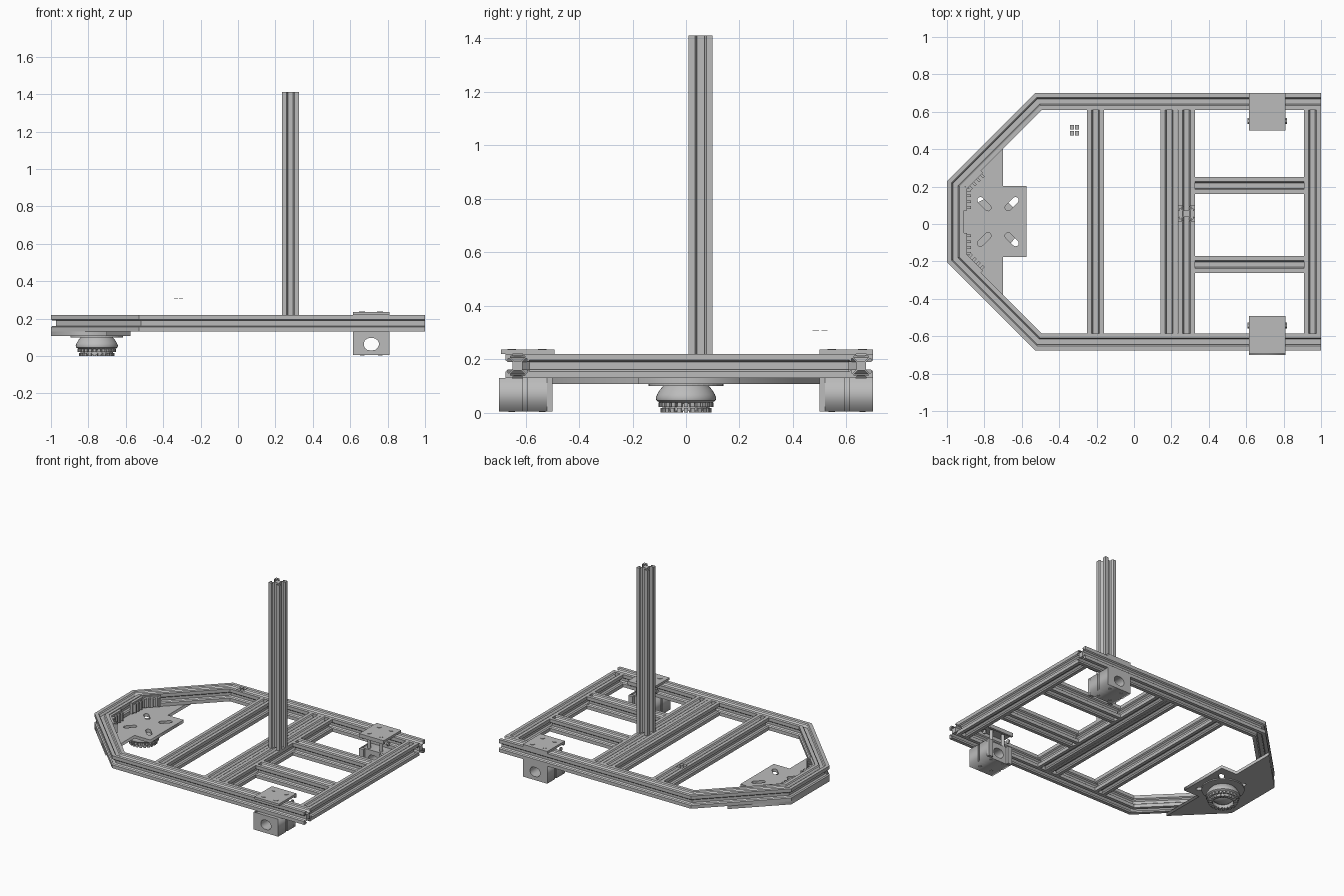
import bpy, bmesh, math
from mathutils import Matrix, Vector

if "Cube" in bpy.data.objects:
    bpy.data.objects.remove(bpy.data.objects["Cube"])

grey = bpy.data.materials.new("aluminium_grey")
grey.use_nodes = True
grey.diffuse_color = (0.5, 0.5, 0.5, 1)
grey.node_tree.nodes["Principled BSDF"].inputs["Base Color"].default_value = (0.5, 0.5, 0.5, 1)

MID = 0.0125          # y of the frame's symmetry line
RAIL_Z = 0.175        # centre height of the rails


def add(name, bm):
    bmesh.ops.recalc_face_normals(bm, faces=bm.faces)
    mesh = bpy.data.meshes.new(name)
    bm.to_mesh(mesh)
    bm.free()
    mesh.materials.append(grey)
    ob = bpy.data.objects.new(name, mesh)
    bpy.context.scene.collection.objects.link(ob)
    return ob


def box(bm, centre, size, angle=0):
    m = Matrix.Translation(centre) @ Matrix.Rotation(angle, 4, 'Z') @ Matrix.Diagonal((*size, 1))
    bmesh.ops.create_cube(bm, size=1, matrix=m)


def disc(bm, centre, r, h, sides=16, turn=None):
    m = Matrix.Translation(centre) @ (turn or Matrix())
    bmesh.ops.create_cone(bm, cap_ends=True, segments=sides, radius1=r, radius2=r, depth=h, matrix=m)


# Slotted rail cross-section: one side, repeated four times
SIDE = [(-.045, .045), (-.021, .045), (-.014, .036), (-.027, .036), (-.027, .031), (-.014, .018),
        (.014, .018), (.027, .031), (.027, .036), (.014, .036), (.021, .045)]
PROFILE = []
for k in range(4):
    c, s = math.cos(-k * math.pi / 2), math.sin(-k * math.pi / 2)
    PROFILE += [(c * u - s * v, s * u + c * v) for u, v in SIDE]


def rail(name, path, z=RAIL_Z):
    """Sweep the slotted section along a flat path with mitred corners."""
    pts = [Vector(p) for p in path]
    dirs = [(b - a).normalized() for a, b in zip(pts, pts[1:])]
    bm = bmesh.new()
    rings = []
    for i, p in enumerate(pts):
        d0, d1 = dirs[max(i - 1, 0)], dirs[min(i, len(dirs) - 1)]
        n0, n1 = Vector((-d0.y, d0.x)), Vector((-d1.y, d1.x))
        m = (n0 + n1) / (1 + n0.dot(n1))
        rings.append([bm.verts.new((p.x + m.x * u, p.y + m.y * u, z + v)) for u, v in PROFILE])
    n = len(PROFILE)
    for a, b in zip(rings, rings[1:]):
        for j in range(n):
            k = (j + 1) % n
            bm.faces.new((a[j], a[k], b[k], b[j]))
    bm.faces.new(rings[0])
    bm.faces.new(rings[-1])
    return add(name, bm)


def cut_sheet(name, loops, depth, matrix):
    """Flat outline with holes, thickened by depth."""
    cu = bpy.data.curves.new(name, 'CURVE')
    cu.dimensions, cu.fill_mode, cu.extrude = '2D', 'BOTH', depth / 2
    for loop in loops:
        sp = cu.splines.new('POLY')
        sp.points.add(len(loop) - 1)
        for pt, (x, y) in zip(sp.points, loop):
            pt.co = (x, y, 0, 1)
        sp.use_cyclic_u = True
    tmp = bpy.data.objects.new(name, cu)
    bpy.context.scene.collection.objects.link(tmp)
    dg = bpy.context.evaluated_depsgraph_get()
    mesh = bpy.data.meshes.new_from_object(tmp.evaluated_get(dg))
    bm = bmesh.new()
    bm.from_mesh(mesh)
    bpy.data.objects.remove(tmp)
    bmesh.ops.remove_doubles(bm, verts=bm.verts, dist=1e-5)
    bmesh.ops.transform(bm, matrix=matrix, verts=bm.verts)
    return add(name, bm)


def slot(cx, cy, angle, half, r):
    """Rounded slot outline."""
    d = Vector((math.cos(angle), math.sin(angle))) * half
    out = []
    for i in range(16):
        a = angle - math.pi / 2 + math.pi * (i if i < 8 else i - 1) / 7 if i < 8 else \
            angle + math.pi / 2 + math.pi * (i - 8) / 7
        e = d if i < 8 else -d
        out.append((cx + e.x + r * math.cos(a), cy + e.y + r * math.sin(a)))
    return out


# Frame: outer loop, cross bars and lengthwise bars
rail("outer_frame", [(1, -.63), (-.511, -.63), (-.955, -.186), (-.955, .211), (-.511, .655), (1, .655)])
for name, x in (("front_crossbar", -.205), ("middle_crossbar_a", .188), ("middle_crossbar_b", .28),
                ("end_crossbar", .955)):
    rail(name, [(x, -.585), (x, .61)])
for name, y in (("lengthwise_bar_left", .205), ("lengthwise_bar_right", -.217)):
    rail(name, [(.325, y), (.91, y)])

# Upright post
post = rail("upright_post", [(0, 0), (1.19, 0)], 0)
post.rotation_euler = (0, -math.pi / 2, 0)
post.location = (.28, .055, .22)

# Caster mounting plate with four radial slots
half = [(-1, .217), (-.70, .517), (-.70, .19), (-.575, .19)]
outline = [(x, MID + y) for x, y in half] + [(x, MID - y) for x, y in reversed(half)]
slots = [slot(-.727 + sx * .074, MID + sy * .095, sx * sy * math.pi / 4, .028, .017)
         for sx in (-1, 1) for sy in (-1, 1)]
cut_sheet("caster_plate", [outline] + slots, .022, Matrix.Translation((0, 0, .119)))

# Caster: flange, lathed dome housing and rollers
CX, CY = -.755, 0
bm = bmesh.new()
disc(bm, (CX, CY, .104), .14, .008, 40)
add("caster_flange", bm)

bm = bmesh.new()
lathe = [(0, .1), (.085, .1), (.098, .085), (.108, .068), (.113, .055), (.111, .046), (.1, .038),
         (.085, .034), (.07, .034), (.055, .02), (.03, .011), (0, .008)]
verts = [bm.verts.new((r, 0, z)) for r, z in lathe]
edges = [bm.edges.new(e) for e in zip(verts, verts[1:])]
bmesh.ops.spin(bm, geom=verts + edges, axis=(0, 0, 1), cent=(0, 0, 0), steps=40, angle=2 * math.pi)
bmesh.ops.remove_doubles(bm, verts=bm.verts, dist=1e-5)
dome = add("caster_dome", bm)
dome.location = (CX, CY, 0)
for p in dome.data.polygons:
    p.use_smooth = True
bpy.context.view_layer.objects.active = dome
dome.select_set(True)
bpy.ops.object.shade_smooth_by_angle(angle=math.radians(35))
dome.select_set(False)

bm = bmesh.new()
for count, r, z, h in ((26, .09, .029, .016), (22, .082, .009, .016)):
    for i in range(count):
        a = 2 * math.pi * i / count
        box(bm, (CX + r * math.cos(a), CY + r * math.sin(a), z), (.025, .016, h), a)
for i in range(40):
    a = 2 * math.pi * i / 40
    box(bm, (CX + .078 * math.cos(a), CY + .078 * math.sin(a), .022), (.02, .0135, .03), a)
add("caster_rollers", bm)

# Toothed angle brackets inside the two end corners
for side, label in ((1, "left"), (-1, "right")):
    bm = bmesh.new()
    for start, angle, length in (((-.91, .06), math.pi / 2, .125), ((-.905, .19), math.pi / 4, .12)):
        d = Vector((math.cos(angle), math.sin(angle)))
        n = Vector((d.y, -d.x))
        for along, out, size in [(length / 2, .009, (length, .018, .08))] + \
                [(length * (i + .5) / 4, .027, (.014, .024, .06)) for i in range(4)]:
            p = Vector(start) + d * along + n * out
            box(bm, (p.x, MID + side * p.y, RAIL_Z), size, side * angle)
    add("angle_bracket_" + label, bm)

# Wheel mounts under and over the side rails
bore = slot(.7125, .063, 0, .008, .033)


def block_slice(name, x0, x1, y0, y1):
    rect = [(x0, .004), (x1, .004), (x1, .13), (x0, .13)]
    m = Matrix.Translation((0, (y0 + y1) / 2, 0)) @ Matrix.Rotation(math.pi / 2, 4, 'X')
    cut_sheet(name, [rect, bore], abs(y1 - y0), m)


for side, label in ((1, "left"), (-1, "right")):
    block_slice("mount_outer_block_" + label, .615, .81, side * .70, side * .61)
    block_slice("mount_neck_" + label, .622, .803, side * .61, side * .595)
    block_slice("mount_inner_block_" + label, .615, .81, side * .595, side * .52)
    bm = bmesh.new()
    for x in (.632, .793):
        box(bm, (x, side * .51, .067), (.034, .02, .126))
    add("mount_ribs_" + label, bm)

    y = .60 if side > 0 else -.592
    bm = bmesh.new()
    box(bm, (.7125, y, .228), (.195, .2, .016))
    box(bm, (.7125, y - side * .092, .215), (.195, .016, .012))
    add("mount_top_plate_" + label, bm)

    bm = bmesh.new()
    for x in (.663, .76):
        for dy in (-.055, .06):
            disc(bm, (x, y + side * dy, .2365), .016, .003)
            disc(bm, (x, y + side * dy, .004), .012, .004)
        disc(bm, (x, y - side * .055, .175), .012, .1)
    for x in (.613, .812):
        disc(bm, (x, y - side * .05, .195), .016, .01, 6, Matrix.Rotation(math.pi / 2, 4, 'Y'))
    add("mount_bolts_" + label, bm)

# Four small loose tabs above the frame
bm = bmesh.new()
for x in (-.332, -.305):
    for y in (.485, .518):
        box(bm, (x, y, .306), (.022, .024, .003))
add("small_tabs", bm)
